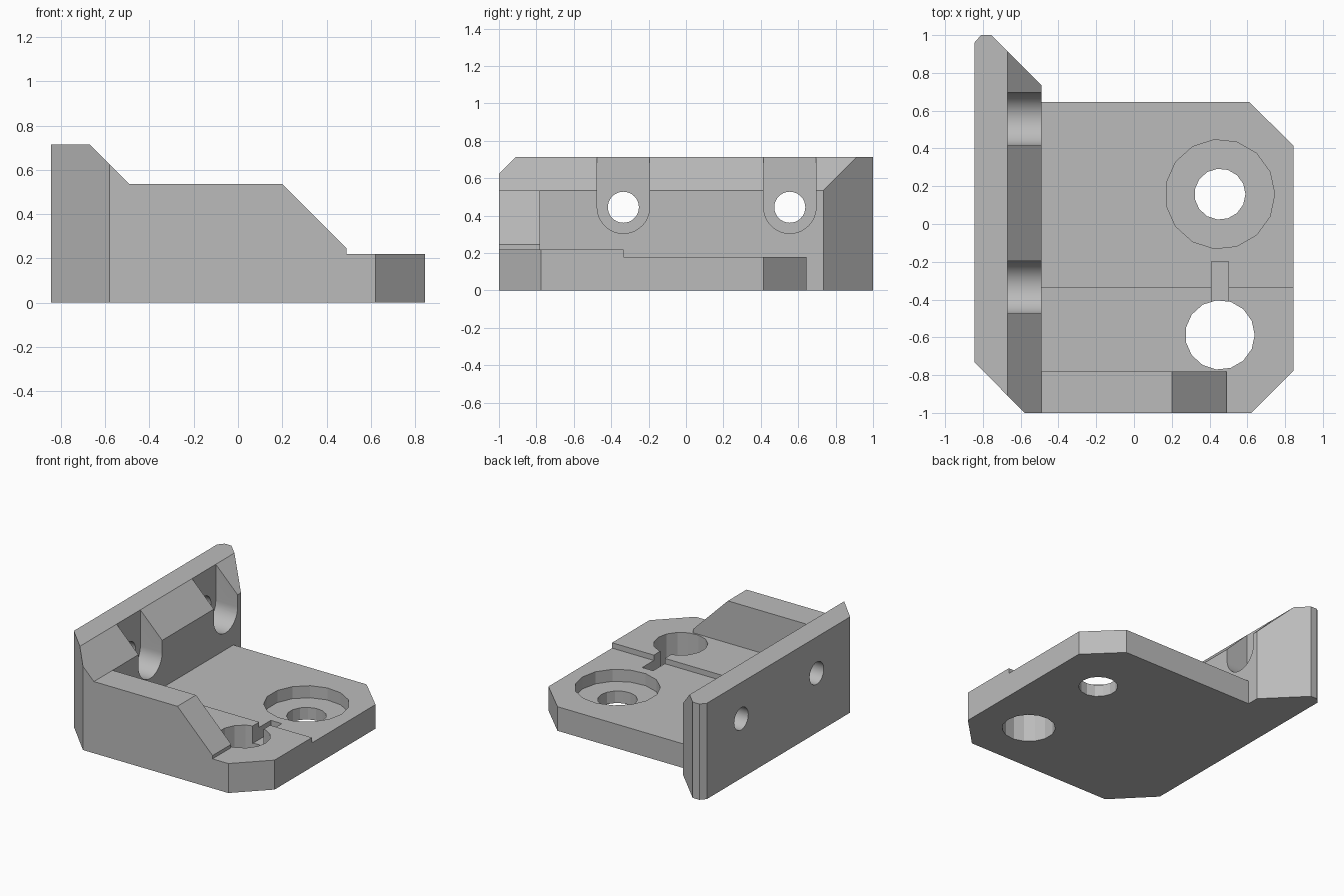
import bpy, bmesh, math
from mathutils import Vector

cube = bpy.data.objects.get("Cube")
if cube:
    bpy.data.objects.remove(cube, do_unlink=True)

grey = bpy.data.materials.new("plain grey")
grey.use_nodes = True
COLOUR = (0.5, 0.5, 0.5, 1)
grey.diffuse_color = COLOUR
grey.node_tree.nodes["Principled BSDF"].inputs["Base Color"].default_value = COLOUR


def prism(name, profile, axis, start, end):
    """Extrude a 2D profile along x, y or z between two positions."""
    place = {"x": lambda a, b: (start, a, b),
             "y": lambda a, b: (a, start, b),
             "z": lambda a, b: (a, b, start)}[axis]
    bm = bmesh.new()
    face = bm.faces.new([bm.verts.new(place(a, b)) for a, b in profile])
    extruded = bmesh.ops.extrude_face_region(bm, geom=[face], use_keep_orig=True)
    shift = Vector([end - start if a == axis else 0 for a in "xyz"])
    moved = [v for v in extruded["geom"] if isinstance(v, bmesh.types.BMVert)]
    bmesh.ops.translate(bm, verts=moved, vec=shift)
    bmesh.ops.recalc_face_normals(bm, faces=bm.faces[:])
    mesh = bpy.data.meshes.new(name)
    bm.to_mesh(mesh)
    bm.free()
    mesh.materials.append(grey)
    obj = bpy.data.objects.new(name, mesh)
    bpy.context.collection.objects.link(obj)
    return obj


def arc(cx, cy, radius, sides, begin=0.0, sweep=math.tau):
    closed = sweep == math.tau
    steps = sides if closed else sides + 1
    angles = [begin + sweep * i / sides for i in range(steps)]
    return [(cx + radius * math.cos(t), cy + radius * math.sin(t)) for t in angles]


# Plan outline of the whole bracket
outline = [(-0.845, -0.73), (-0.58, -1), (0.62, -1), (0.845, -0.775),
           (0.845, 0.415), (0.61, 0.645), (-0.49, 0.645), (-0.49, 0.735),
           (-0.755, 1), (-0.81, 1), (-0.845, 0.96)]
bracket = prism("bracket", outline, "z", 0, 0.715)

cutters = []


def cut(*args):
    cutters.append(prism(*args))


# Sloped wall top and gusset silhouette
cut("silhouette_cutter", [(-0.77, 0.815), (-0.49, 0.535), (0.2, 0.535),
                          (0.49, 0.245), (0.49, 0.22), (1, 0.22), (1, 0.815)],
    "y", -1.2, 1.2)
# Stepped floor of the base plate
cut("floor_cutter", [(-0.78, 0.22), (-0.335, 0.22), (-0.335, 0.18),
                     (1.2, 0.18), (1.2, 1), (-0.78, 1)], "x", -0.49, 1.2)
# Screw pockets and holes in the wall
for side, y in (("front", -0.335), ("back", 0.555)):
    pocket = arc(y, 0.445, 0.14, 24, math.pi, math.pi) + [(y + 0.14, 1), (y - 0.14, 1)]
    cut(side + "_pocket_cutter", pocket, "x", -0.67, -0.3)
    cut(side + "_screw_cutter", arc(y, 0.445, 0.083, 32), "x", -1, -0.5)
# Holes, counterbore and key slot in the base plate
cut("counterbore_cutter", arc(0.455, 0.158, 0.29, 15), "z", 0.09, 0.5)
cut("bolt_cutter", arc(0.455, 0.158, 0.135, 15), "z", -0.2, 0.5)
cut("pin_cutter", arc(0.455, -0.587, 0.184, 15), "z", -0.2, 0.5)
cut("slot_cutter", [(0.41, -0.5), (0.5, -0.5), (0.5, -0.198), (0.41, -0.198)],
    "z", 0.09, 0.5)

bpy.context.view_layer.objects.active = bracket
for cutter in cutters:
    mod = bracket.modifiers.new(cutter.name, "BOOLEAN")
    mod.operation = "DIFFERENCE"
    mod.solver = "EXACT"
    mod.object = cutter
    cutter.hide_render = True
    bpy.ops.object.modifier_apply(modifier=mod.name)
for cutter in cutters:
    bpy.data.objects.remove(cutter, do_unlink=True)

# Smooth only the fine round walls
bpy.ops.object.select_all(action="DESELECT")
bracket.select_set(True)
bpy.ops.object.shade_smooth_by_angle(angle=math.radians(20))
